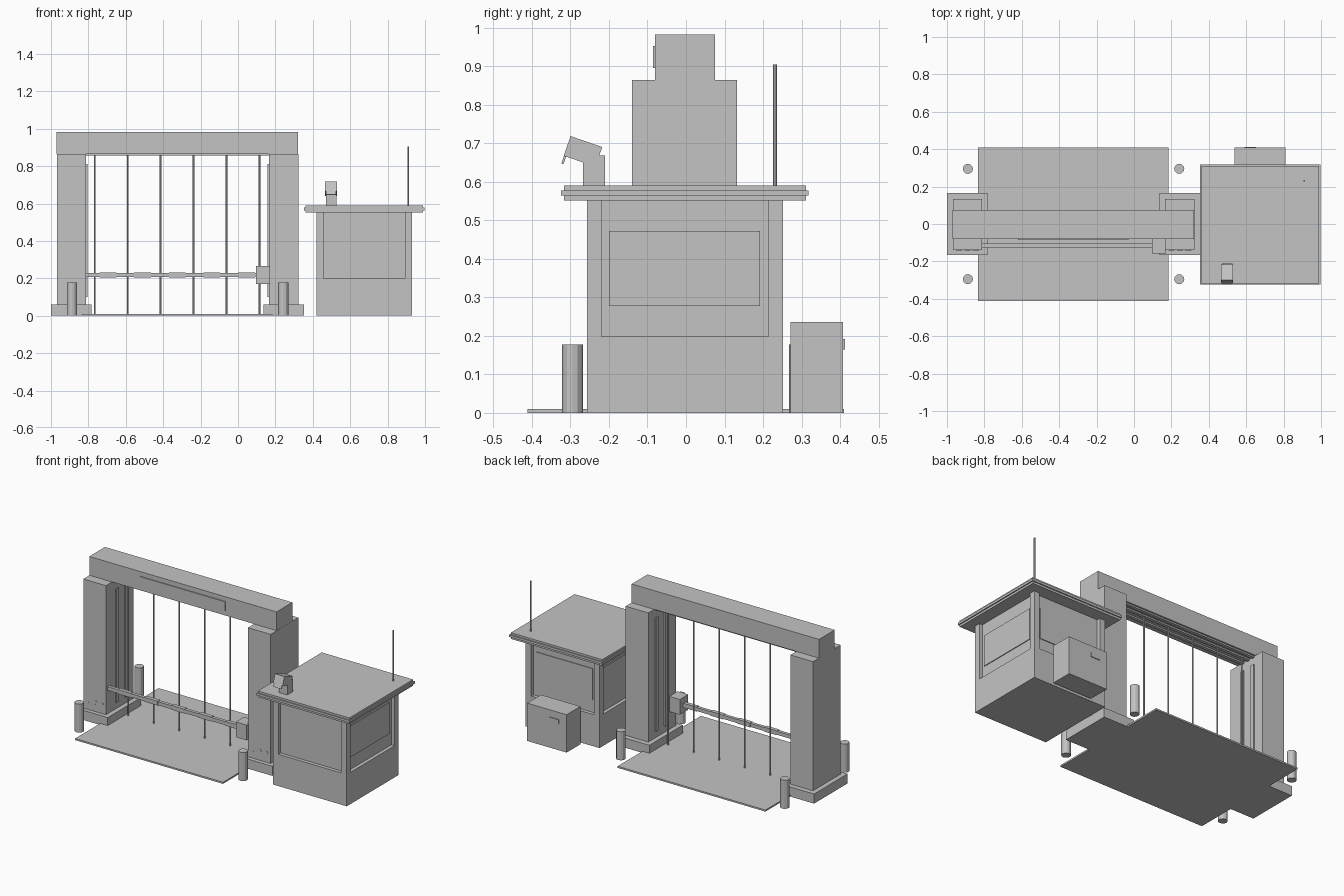
import bpy
import math

if "Cube" in bpy.data.objects:
    bpy.data.objects.remove(bpy.data.objects["Cube"], do_unlink=True)

grey = bpy.data.materials.new("plain grey")
grey.use_nodes = True
colour = (0.55, 0.55, 0.55, 1)
grey.diffuse_color = colour
grey.node_tree.nodes["Principled BSDF"].inputs["Base Color"].default_value = colour


def finish(name):
    ob = bpy.context.object
    ob.name = name
    ob.data.materials.append(grey)
    return ob


def box(name, x, y, z, tilt=(0, 0, 0)):
    """Box from its (low, high) extents on each axis, tilted about its centre."""
    spans = (x, y, z)
    bpy.ops.mesh.primitive_cube_add(size=1, location=[(a + b) / 2 for a, b in spans])
    ob = finish(name)
    for v in ob.data.vertices:
        for i, (a, b) in enumerate(spans):
            v.co[i] *= b - a
    ob.rotation_euler = tilt
    return ob


def rod(name, x, y, z0, z1, radius, sides):
    bpy.ops.mesh.primitive_cylinder_add(vertices=sides, radius=radius, depth=z1 - z0,
                                        location=(x, y, (z0 + z1) / 2))
    return finish(name)


# Road slab under the gate
box("road_slab", (-0.835, 0.185), (-0.412, 0.41), (0, 0.01))

# Pillars with footings, guide rails, warning stripes and bollards
middle = -0.323
for side, s in (("right", -1), ("left", 1)):
    cx = middle + s * 0.568 + 0.0
    box(side + "_footing", (cx - 0.108, cx + 0.108), (-0.165, 0.165), (0, 0.06))
    box(side + "_pillar", (cx - 0.078, cx + 0.078), (-0.14, 0.133), (0.06, 0.865))
    inner = cx - s * 0.081
    for y in (-0.035, 0.055):
        box(side + "_guide_rail", (inner - 0.005, inner + 0.005),
            (y - 0.012, y + 0.012), (0.1, 0.81))
    for k in range(3):
        x = cx + (k - 1) * 0.045
        box(side + "_warning_stripe", (x - 0.006, x + 0.006),
            (-0.141, -0.139), (0.09, 0.13), (0, math.radians(35), 0))
    for end, y in (("front", -0.295), ("back", 0.295)):
        rod(side + "_" + end + "_bollard", cx - s * 0.003, y, 0, 0.178, 0.027, 12)

# Overhead beam, sign plate and top tracks
box("top_beam", (-0.97, 0.322), (-0.08, 0.075), (0.865, 0.982))
box("sign_plate", (-0.62, -0.03), (-0.086, -0.08), (0.895, 0.953))
for y in (-0.035, 0.015, 0.055):
    box("top_track", (-0.815, 0.165), (y - 0.01, y + 0.01), (0.856, 0.866))

# Grille bars
for i in range(6):
    rod("grille_bar", -0.766 + i * 0.1762, 0.012, 0.01, 0.86, 0.005, 8)

# Barrier arm with bands and its motor box
box("barrier_arm", (-0.815, 0.1), (-0.125, -0.105), (0.207, 0.229))
for i in range(5):
    x = -0.74 + i * 0.185
    box("barrier_band", (x, x + 0.09), (-0.127, -0.103), (0.205, 0.232))
box("barrier_motor", (0.095, 0.17), (-0.157, -0.075), (0.17, 0.265))

# Booth: low wall, corner posts, recessed windows
box("booth_base", (0.42, 0.93), (-0.257, 0.252), (0, 0.198))
for x in (0.42, 0.892):
    for y in (-0.257, 0.214):
        box("booth_post", (x, x + 0.038), (y, y + 0.038), (0.198, 0.552))
box("booth_window_core", (0.442, 0.908), (-0.235, 0.23), (0.198, 0.552))
for x in (0.438, 0.908):
    box("side_window_pane", (x, x + 0.005), (-0.2, 0.192), (0.278, 0.472))
box("back_window_pane", (0.48, 0.87), (0.23, 0.235), (0.278, 0.472))

# Booth roof with edge trim and antenna
box("booth_roof", (0.36, 0.99), (-0.317, 0.311), (0.551, 0.59))
box("roof_trim", (0.354, 0.997), (-0.324, 0.318), (0.564, 0.578))
rod("antenna", 0.91, 0.231, 0.59, 0.905, 0.005, 8)

# Security camera on the roof, with hood lip
box("camera_bracket", (0.47, 0.527), (-0.267, -0.21), (0.59, 0.668))
tilt = (math.radians(-19), 0, 0)
box("camera_body", (0.465, 0.53), (-0.311, -0.224), (0.652, 0.706), tilt)
box("camera_lens", (0.47, 0.525), (-0.32, -0.314), (0.646, 0.67), tilt)

# Utility cabinet behind the booth
box("utility_cabinet", (0.538, 0.81), (0.272, 0.408), (0, 0.236))
box("cabinet_handle", (0.59, 0.652), (0.408, 0.413), (0.165, 0.192))
